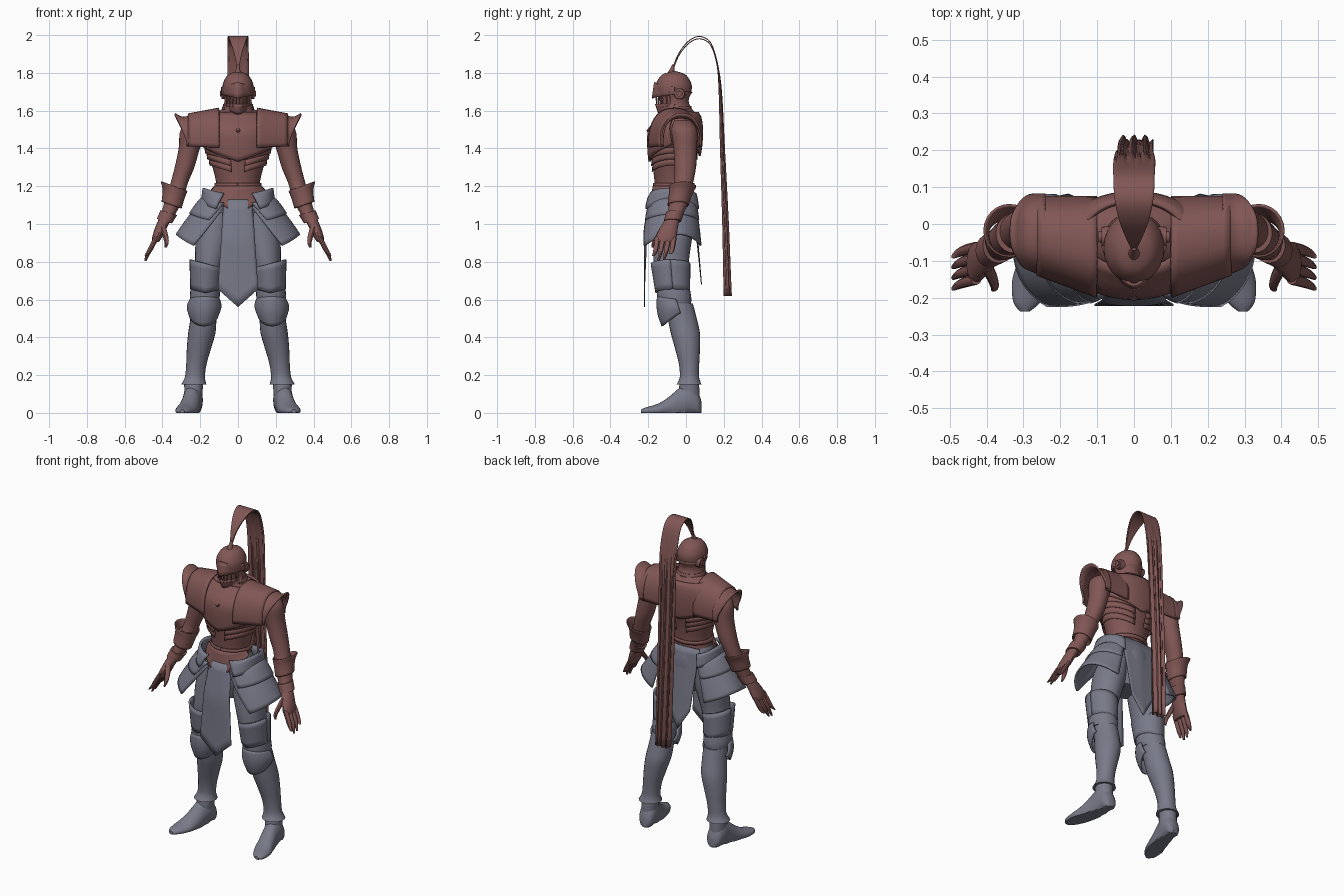
import bpy, bmesh
from math import sin, cos, pi, radians

if "Cube" in bpy.data.objects:
    bpy.data.objects.remove(bpy.data.objects["Cube"])


def material(name, rgb):
    m = bpy.data.materials.new(name)
    m.diffuse_color = (*rgb, 1)
    m.use_nodes = True
    m.node_tree.nodes["Principled BSDF"].inputs["Base Color"].default_value = m.diffuse_color
    return m


RED = material("red_armour", (0.22, 0.095, 0.09))
BLUE = material("blue_grey_armour", (0.19, 0.195, 0.25))


def lerp(a, b, t):
    return a + (b - a) * t


def spline(pts, k):
    """Catmull-Rom refinement of a list of tuples."""
    out = []
    for i in range(len(pts) - 1):
        p = [pts[max(i - 1, 0)], pts[i], pts[i + 1], pts[min(i + 2, len(pts) - 1)]]
        for j in range(k):
            t = j / k
            out.append([.5 * (2 * b + (c - a) * t + (2 * a - 5 * b + 4 * c - d) * t * t
                              + (3 * b - a - 3 * c + d) * t ** 3) for a, b, c, d in zip(*p)])
    return out + [list(pts[-1])]


def finish(name, bm, mat, both=False, thick=0):
    bmesh.ops.recalc_face_normals(bm, faces=bm.faces)
    me = bpy.data.meshes.new(name)
    bm.to_mesh(me)
    bm.free()
    ob = bpy.data.objects.new(name, me)
    bpy.context.collection.objects.link(ob)
    me.materials.append(mat)
    if thick:
        s = ob.modifiers.new("thickness", 'SOLIDIFY')
        s.thickness, s.offset = thick, 0
    if both:
        ob.modifiers.new("mirror", 'MIRROR').use_mirror_merge = False
    return ob


def loft(name, secs, mat, both=False, axis='z', n=24, k=4, tilt=0, caps=True):
    """Elliptical sections (x, y, z, ra, rb) skinned along z or y."""
    bm = bmesh.new()
    rings = []
    for x, y, z, ra, rb in spline(secs, k):
        ring = []
        for i in range(n):
            c, s = ra * cos(2 * pi * i / n), rb * sin(2 * pi * i / n)
            p = (x + c, y + s, z + tilt * c) if axis == 'z' else (x + c, y, max(0, z + s))
            ring.append(bm.verts.new(p))
        rings.append(ring)
    for a, b in zip(rings, rings[1:]):
        for i in range(n):
            bm.faces.new((a[i], a[(i + 1) % n], b[(i + 1) % n], b[i]))
    if caps:
        bm.faces.new(rings[0])
        bm.faces.new(rings[-1])
    return finish(name, bm, mat, both, 0 if caps else .006)


def shell(name, fn, mat, nu=16, nv=8, thick=.008, both=False):
    """Thin plate from a function of u, v in 0..1."""
    bm = bmesh.new()
    g = [[bm.verts.new(fn(i / nu, j / nv)) for j in range(nv + 1)] for i in range(nu + 1)]
    for i in range(nu):
        for j in range(nv):
            bm.faces.new((g[i][j], g[i + 1][j], g[i + 1][j + 1], g[i][j + 1]))
    return finish(name, bm, mat, both, thick)


# Torso: z, half width, front y, back y
TORSO = spline([(1.10, .135, -.165, .05), (1.2, .115, -.165, .035), (1.3, .135, -.175, .045),
                (1.4, .17, -.185, .065), (1.5, .19, -.18, .07), (1.57, .15, -.125, .06),
                (1.61, .08, -.095, .03)], 4)
loft("torso", [(0, (f + b) / 2, z, w, (b - f) / 2) for z, w, f, b in TORSO], RED, k=1, n=36)


def on_torso(a, z, off):
    for p, q in zip(TORSO, TORSO[1:]):
        if z <= q[0] or q is TORSO[-1]:
            t = min(1, max(-1, (z - p[0]) / (q[0] - p[0])))
            _, w, f, b = [lerp(m, n, t) for m, n in zip(p, q)]
            return ((w + off) * sin(a), (f + b) / 2 - ((b - f) / 2 + off) * cos(a), z)


# Breast and back plates with a V-shaped lower edge
for name, turn, low in (("breastplate", 0, 1.33), ("backplate", pi, 1.36)):
    shell(name, lambda u, v: on_torso(turn + (2 * u - 1) * radians(lerp(85, 68, v)),
          lerp(low + .09 * abs(2 * u - 1), 1.59, v), .014), RED, 24, 10, .012)
# Overlapping rib bands
for i in range(4):
    shell(f"rib_band_{i}", lambda u, v: on_torso(radians(lerp(14, 166, u)),
          1.275 + .032 * i + .035 * sin(u * pi) + .036 * v, .003 + .008 * (1 - v)), RED, 16, 2, .004, True)
shell("belt", lambda u, v: on_torso(2 * pi * u, 1.195 + .022 * v, .005), RED, 36, 1)
# Pointed red belly plate
shell("belly_plate", lambda u, v: on_torso((2 * u - 1) * 1.35,
      lerp(1.2, 1.05 + .13 * abs(2 * u - 1), v), .008 + .02 * v), RED, 24, 6)
loft("chest_gem", [(0, -.195, 1.47, .001, .002), (0, -.197, 1.495, .014, .012),
                   (0, -.187, 1.52, .001, .002)], RED, k=1, n=8)

# Neck and collar
loft("neck", [(0, -.05, 1.54, .06, .06), (0, -.06, 1.66, .05, .055)], RED, k=1)
loft("collar", [(0, -.04, 1.57, .115, .085), (0, -.045, 1.6, .085, .075),
                (0, -.05, 1.625, .08, .075)], RED, k=2, caps=False)

# Helmet
loft("face", [(0, -.065, 1.61, .055, .07), (0, -.07, 1.72, .066, .075)], RED, k=1)
loft("helmet_dome", [(0, -.065, 1.69, .081, .092), (0, -.065, 1.73, .082, .096),
     (0, -.065, 1.765, .071, .083), (0, -.064, 1.793, .048, .058), (0, -.062, 1.81, .005, .006)], RED)
shell("helmet_neck_guard", lambda u, v: (
    (.08 - .012 * sin(v * pi)) * cos(lerp(-.35, pi + .35, u)),
    -.06 + (.09 - .02 * sin(v * pi)) * sin(lerp(-.35, pi + .35, u)), lerp(1.605, 1.70, v)), RED, 20, 6)
shell("visor_brow", lambda u, v: (
    .086 * (2 * u - 1), -.06 - (.117 - .012 * v) * (1 - abs(2 * u - 1) ** 1.7),
    lerp(1.685 - .02 * (1 - abs(2 * u - 1)), 1.725 + .025 * (1 - abs(2 * u - 1)), v)), RED, 20, 3)
shell("jaw_guard", lambda u, v: (
    (.066 + .012 * v) * (2 * u - 1), -.06 - (.082 + .018 * v) * (1 - abs(2 * u - 1) ** 1.7),
    lerp(1.58 + .025 * abs(2 * u - 1), 1.635, v)), RED, 20, 3)
for i in range(4):
    x = .01 + .016 * i
    y = -.06 - .097 * (1 - (x / .08) ** 1.7)
    loft(f"visor_bar_{i}", [(x, y, 1.62, .004, .005), (x, y - .004, 1.7, .004, .005)], RED, True, k=1, n=6)
for r, d in ((.032, .088), (.018, .096)):
    bm = bmesh.new()
    bmesh.ops.create_cone(bm, cap_ends=True, segments=20, radius1=r, radius2=r * .85, depth=2 * d - .13)
    for v in bm.verts:
        v.co = (v.co.z + .065, v.co.x - .035, v.co.y + 1.69)
    finish("ear_disc", bm, RED, True)
loft("plume_holder", [(0, -.085, 1.79, .02, .022), (0, -.075, 1.815, .012, .013),
                      (0, -.065, 1.845, .006, .007)], RED, k=2, n=12)

# Plume: arched ribbon layers falling down the back (y, z, half width)
PLUME = spline([(-.068, 1.83, .006), (-.04, 1.9, .02), (.01, 1.965, .04), (.07, 1.993, .053),
                (.13, 1.96, .056), (.165, 1.85, .057), (.18, 1.7, .055), (.19, 1.4, .052),
                (.205, 1.0, .05), (.215, .62, .045)], 4)
for layer in range(2):
    def ribbon(u, v):
        y, z, w = PLUME[round(v * (len(PLUME) - 1))]
        s = 2 * u - 1
        fall = max(0, v - .5) * 2
        return (w * s * (1 - .15 * layer) + .01 * fall * (1 + sin(6 * v)),
                y + fall * .014 * sin(8 * s + 3 * layer) + .012 * layer * fall,
                z - .012 * layer * (1 - fall))
    shell(f"plume_layer_{layer}", ribbon, RED, 14, len(PLUME) - 1, .005)


# Pauldrons: arched shoulder plate and flared outer lames
def arch(x, front, top, v, grow=0):
    t = radians(lerp(-12, 192, v))
    c, s = cos(t), sin(t)
    c = abs(c) ** .8 * (1 if c > 0 else -1)
    return (x, (front + .07) / 2 - ((.07 - front) / 2 + grow) * c, 1.44 + (top - 1.44 + grow) * s)


shell("pauldron", lambda u, v: arch(lerp(.10, .262, u), lerp(-.195, -.135, u), lerp(1.61, 1.58, u), v),
      RED, 8, 24, .012, True)
shell("pauldron_lame", lambda u, v: arch(.24 + u * (.03 + .065 * max(0, sin(radians(lerp(-12, 192, v))))),
      lerp(-.135, -.115, u), 1.575 - .02 * sin(u * pi), v, .008), RED, 6, 24, .01, True)

# Arms
loft("upper_arm", [(.2, -.02, 1.55, .04, .04), (.235, -.01, 1.5, .068, .068), (.258, -.004, 1.4, .056, .062),
     (.283, -.004, 1.3, .052, .057), (.31, -.012, 1.22, .046, .05), (.33, -.03, 1.15, .045, .05)], RED, True)
loft("forearm", [(.325, -.025, 1.19, .05, .054), (.35, -.042, 1.1, .044, .048),
     (.38, -.066, 1.03, .035, .04)], RED, True)
loft("bracer_cuff", [(.338, -.018, 1.2, .068, .07), (.34, -.028, 1.16, .056, .06),
     (.352, -.042, 1.1, .05, .053)], RED, True, tilt=.35, caps=False)
loft("wrist_cuff", [(.366, -.058, 1.06, .044, .048), (.39, -.072, 1.015, .04, .046)],
     RED, True, k=1, tilt=.3)
loft("palm", [(.385, -.07, 1.03, .033, .037), (.408, -.09, .98, .031, .047),
     (.428, -.105, .93, .026, .055), (.436, -.11, .905, .018, .05)], RED, True, n=16)
for i, tip in enumerate((.83, .805, .81, .84)):
    y = -.15 + .029 * i
    loft(f"finger_{i}", [(.428, y, .935, .014, .015), (.452, y - .006, .89, .015, .0145),
         (.473, y - .014, .85, .0125, .012), (.49, y - .025, tip, .006, .006)], RED, True, n=10, k=3)
loft("thumb", [(.40, -.115, .99, .016, .018), (.385, -.145, .94, .015, .016),
     (.378, -.17, .9, .011, .011), (.383, -.178, .875, .005, .005)], RED, True, n=10, k=3)

# Pelvis and hip plates
loft("pelvis", [(0, -.06, .9, .09, .085), (0, -.06, 1.0, .15, .11), (0, -.06, 1.1, .145, .112),
     (0, -.065, 1.17, .12, .1)], BLUE, n=32)


def hip(z0, z1, r0, r1, dip):
    def fn(u, v):
        a = radians(lerp(lerp(-86, -57, v * dip), 72, u))
        r, e = lerp(r0, r1, v ** .8), lerp(.12, .185 if a < 0 else .15, v ** .7 * dip)
        return (.05 + r * max(0, cos(a)) ** .65, -.065 + e * sin(a),
                lerp(z0 + .03 * sin(u * pi), z1 + dip * .06 * sin(u * pi), v))
    return fn


shell("hip_plate", hip(1.09, .885, .13, .275, 1), BLUE, 24, 10, .01, True)
shell("hip_plate_upper", hip(1.11, 1.02, .135, .205, .55), BLUE, 24, 5, .012, True)
shell("hip_collar", hip(1.16, 1.08, .13, .14, .5), BLUE, 24, 4, .014, True)

# Front and back cloths
shell("front_cloth", lambda u, v: (
    lerp(.075, .107, v) * (2 * u - 1), lerp(-.185, -.22, min(1, 2.5 * v)) + .02 * abs(2 * u - 1) ** 3 * (1 - v),
    lerp(1.13, .56 + .095 * abs(2 * u - 1), v)), BLUE, 12, 10, .005)
shell("back_cloth", lambda u, v: (
    lerp(.115, .075, v) * (2 * u - 1), lerp(.04, .082, v) - .012 * abs(2 * u - 1),
    lerp(1.18, .68 + .12 * abs(2 * u - 1), v)), BLUE, 12, 10, .005)

# Legs
loft("thigh", [(.10, -.06, 1.06, .07, .1), (.125, -.065, .95, .095, .1), (.15, -.078, .8, .078, .093),
     (.17, -.072, .66, .07, .083), (.178, -.05, .54, .064, .075)], BLUE, True)
shell("thigh_guard", lambda u, v: (
    lerp(.17, .172, v) + lerp(.082, .076, v) * cos(2 * pi * u),
    lerp(-.082, -.07, v) + lerp(.1, .087, v) * sin(2 * pi * u),
    lerp(.79 + .022 * cos(2 * pi * u), .635 + .02 * abs(cos(2 * pi * u)), v)), BLUE, 28, 5, .01, True)
loft("knee_band", [(.174, -.067, .66, .077, .087), (.176, -.062, .61, .079, .09),
     (.178, -.055, .58, .072, .082)], BLUE, True)
loft("shin", [(.178, -.04, .58, .066, .076), (.183, -.02, .5, .069, .077), (.192, -.003, .42, .072, .077),
     (.207, .008, .34, .064, .066), (.22, .016, .26, .054, .054), (.228, .018, .19, .053, .051),
     (.234, .016, .15, .067, .066)], BLUE, True)


def knee(u, v):
    a = lerp(-1.65, 1.65, u)
    r = .074 + .012 * sin(v * pi)
    return (lerp(.176, .182, v) + r * sin(a), lerp(-.06, -.035, v) - (r + .014) * cos(a),
            lerp(.6 + .015 * cos(a), .53 - .07 * max(0, cos(a)), v))


shell("knee_cap", knee, BLUE, 20, 8, .012, True)

# Feet: flat soles, pointed toes turned outwards
loft("foot", [(.232, .082, .03, .02, .03), (.234, .065, .045, .043, .06), (.238, .02, .07, .052, .085),
     (.245, -.03, .05, .05, .085), (.258, -.09, .025, .053, .06), (.275, -.15, .014, .055, .034),
     (.29, -.21, .01, .038, .02), (.296, -.238, .008, .012, .01)], BLUE, True, axis='y')
loft("ankle", [(.234, .018, .17, .052, .05), (.236, .016, .1, .047, .056),
     (.237, .018, .05, .046, .055)], BLUE, True)

# Smooth shading with sharp edges kept
bpy.ops.object.select_all(action='SELECT')
bpy.context.view_layer.objects.active = bpy.context.selected_objects[0]
bpy.ops.object.shade_smooth_by_angle(angle=radians(35))
